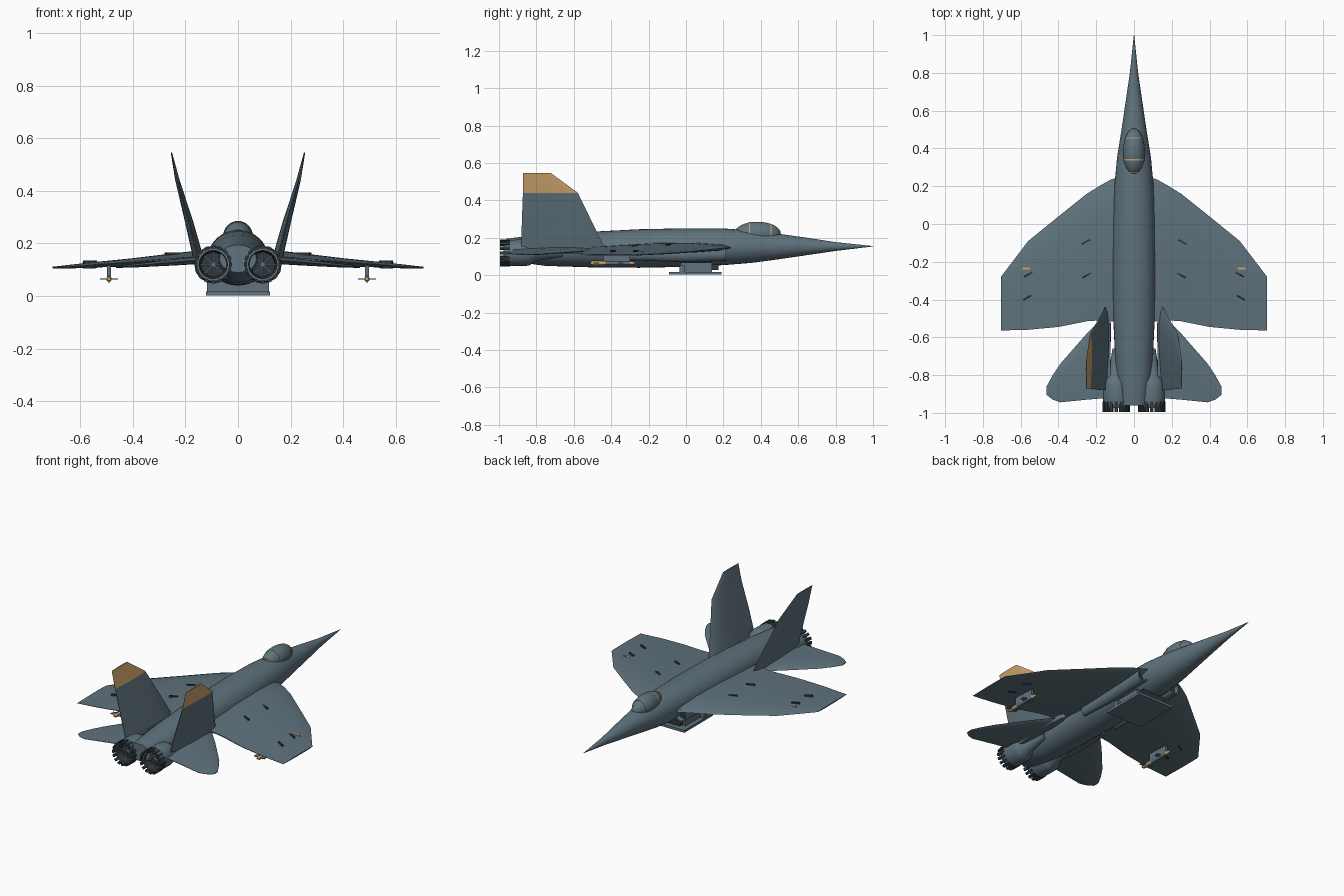
import bpy, bmesh
from math import sin, cos, pi, tau
from mathutils import Matrix, Vector

if "Cube" in bpy.data.objects:
    bpy.data.objects.remove(bpy.data.objects["Cube"])


def material(name, rgb):
    m = bpy.data.materials.new(name)
    m.use_nodes = True
    m.diffuse_color = (*rgb, 1)
    b = m.node_tree.nodes["Principled BSDF"]
    b.inputs["Base Color"].default_value = (*rgb, 1)
    b.inputs["Roughness"].default_value = 0.6
    return m


GREY = material("blue grey paint", (0.115, 0.17, 0.205))
TAN = material("tan marking", (0.62, 0.37, 0.15))
DARK = material("dark metal", (0.03, 0.04, 0.048))
SIDES = (("left", 1), ("right", -1))


def finish(name, bm, mats=(GREY,), rule=None, angle=40):
    """Turn a bmesh into an object; rule(face) picks the material slot."""
    bmesh.ops.recalc_face_normals(bm, faces=bm.faces)
    if rule:
        bm.normal_update()
        for f in bm.faces:
            f.material_index = int(rule(f))
    mesh = bpy.data.meshes.new(name)
    bm.to_mesh(mesh)
    bm.free()
    for m in mats:
        mesh.materials.append(m)
    ob = bpy.data.objects.new(name, mesh)
    bpy.context.collection.objects.link(ob)
    bpy.ops.object.select_all(action="DESELECT")
    ob.select_set(True)
    bpy.context.view_layer.objects.active = ob
    bpy.ops.object.shade_smooth_by_angle(angle=angle * pi / 180)
    return ob


def loft(rings):
    """Skin closed rings of points and cap both ends."""
    bm = bmesh.new()
    loops = [[bm.verts.new(p) for p in r] for r in rings]
    n = len(loops[0])
    for a, b in zip(loops, loops[1:]):
        for i in range(n):
            j = (i + 1) % n
            bm.faces.new((a[i], a[j], b[j], b[i]))
    bm.faces.new(loops[0])
    bm.faces.new(loops[-1])
    return bm


def tube(sections, cx=0, n=24):
    """Loft along y from (y, half_width, bottom, top) sections."""
    return loft([[(cx + w * cos(tau * i / n), y,
                   (lo + hi) / 2 + (hi - lo) / 2 * sin(tau * i / n))
                  for i in range(n)] for y, w, lo, hi in sections])


def round_tube(profile, cx, cz, n=20):
    return tube([(y, r, cz - r, cz + r) for y, r in profile], cx, n)


AIRFOIL = ((0, 0), (0.06, 0.3), (0.25, 0.5), (0.55, 0.46), (1, 0.06),
           (1, -0.06), (0.55, -0.46), (0.25, -0.5), (0.06, -0.3))


def aerofoil(stations, place):
    """Loft (span, lead_y, trail_y, centre, thickness) stations."""
    return loft([[place(s, a + (b - a) * f, c + t * h) for f, h in AIRFOIL]
                 for s, a, b, c, t in stations])


def add_box(bm, centre, size, rot=Matrix()):
    mat = Matrix.Translation(centre) @ rot @ Matrix.Diagonal((*size, 1))
    bmesh.ops.create_cube(bm, size=1, matrix=mat)


def box(name, centre, size, mats=(GREY,), rot=Matrix()):
    bm = bmesh.new()
    add_box(bm, centre, size, rot)
    return finish(name, bm, mats)


# Fuselage
finish("fuselage", tube([
    (1, 0.001, 0.154, 0.156), (0.8, 0.022, 0.13, 0.177),
    (0.65, 0.044, 0.108, 0.2), (0.5, 0.066, 0.086, 0.221),
    (0.35, 0.09, 0.066, 0.24), (0.2, 0.104, 0.054, 0.25),
    (0, 0.113, 0.045, 0.251), (-0.25, 0.115, 0.04, 0.246),
    (-0.5, 0.11, 0.042, 0.233), (-0.75, 0.098, 0.05, 0.216),
    (-0.9, 0.08, 0.07, 0.203), (-0.96, 0.07, 0.09, 0.195)], n=32))

# Canopy and its frame bands
bm = bmesh.new()
bmesh.ops.create_uvsphere(bm, u_segments=24, v_segments=16, radius=1)
bmesh.ops.transform(bm, verts=bm.verts, matrix=Matrix.Translation(
    (0, 0.382, 0.222)) @ Matrix.Diagonal((0.058, 0.125, 0.064, 1)))
finish("canopy", bm)
for i, y in enumerate((0.455, 0.34, 0.272)):
    k = (1 - ((y - 0.382) / 0.125) ** 2) ** 0.5 + 0.02
    band = [(y + d, 0.058 * k, 0.222 - 0.064 * k, 0.222 + 0.064 * k)
            for d in (-0.003, 0.003)]
    finish(f"canopy_frame_{i + 1}", tube(band), (TAN,))

# Belly scoop and tray
box("belly_block", (0, 0.055, 0.042), (0.19, 0.17, 0.05))
box("belly_strut", (0, 0.155, 0.042), (0.16, 0.04, 0.03), (DARK,))
tray = box("belly_tray", (0, 0.05, 0.0105), (0.244, 0.28, 0.015))
box("belly_tray_back", (0, -0.02, 0.034), (0.236, 0.03, 0.034))

WING = ((0.06, 0.25, -0.52, 0.148, 0.052), (0.12, 0.237, -0.515, 0.147, 0.052),
        (0.18, 0.203, -0.51, 0.146, 0.048), (0.25, 0.16, -0.515, 0.141, 0.042),
        (0.4, 0.04, -0.545, 0.129, 0.03), (0.56, -0.09, -0.56, 0.118, 0.02),
        (0.64, -0.195, -0.562, 0.112, 0.014), (0.705, -0.28, -0.564, 0.108, 0.007))
TAIL = ((0.125, -0.45, -0.92, 0.138, 0.03), (0.25, -0.58, -0.93, 0.128, 0.024),
        (0.39, -0.74, -0.944, 0.116, 0.014), (0.43, -0.8, -0.93, 0.113, 0.01),
        (0.463, -0.86, -0.905, 0.11, 0.006))
FIN = ((0.115, -0.42, -0.88, 0.143, 0.042), (0.28, -0.5, -0.878, 0.185, 0.032),
       (0.44, -0.578, -0.872, 0.23, 0.017), (0.546, -0.722, -0.872, 0.253, 0.005))

for side, s in SIDES:
    def flat(span, y, off):
        return (s * span, y, off)

    def upright(span, y, off):
        return (s * off, y, span)

    # Lifting surfaces
    finish(f"{side}_wing", aerofoil(WING, flat), angle=30)
    finish(f"{side}_tailplane", aerofoil(TAIL, flat), angle=30)
    finish(f"{side}_fin", aerofoil(FIN, upright), (GREY, TAN),
           lambda f: f.calc_center_median().z > 0.44 and f.normal.x > 0.1, 30)

    # Slots and marker on the wing
    bm = bmesh.new()
    for x, y, z in ((0.255, -0.095, 0.151), (0.25, -0.272, 0.15),
                    (0.56, -0.268, 0.121), (0.565, -0.39, 0.12)):
        add_box(bm, (s * x, y, z), (0.05, 0.009, 0.03),
                Matrix.Rotation(-s * 0.5, 4, "Z"))
    finish(f"{side}_wing_slots", bm, (DARK,))
    box(f"{side}_wing_marker", (s * 0.57, -0.236, 0.126), (0.04, 0.01, 0.008), (TAN,))

    # Air intake beside the fuselage
    finish(f"{side}_intake", tube([
        (0.19, 0.026, 0.09, 0.145), (0.215, 0.03, 0.085, 0.15),
        (0.215, 0.037, 0.077, 0.157), (0, 0.036, 0.07, 0.15),
        (-0.3, 0.02, 0.08, 0.14)], s * 0.112, 16), (GREY, DARK),
        lambda f: f.normal.y > 0.9 and f.calc_center_median().y < 0.2)

    # Engine with hollow nozzle, petals and turbine vanes
    ex, ez = s * 0.094, 0.12
    finish(f"{side}_engine", round_tube([
        (-0.66, 0.02), (-0.8, 0.042), (-0.835, 0.066), (-0.86, 0.071),
        (-0.95, 0.069), (-0.975, 0.064), (-0.975, 0.054), (-0.93, 0.046)],
        ex, ez), (GREY, DARK),
        lambda f: (f.calc_center_median().xz - Vector((ex, ez))).length < 0.053
        and f.calc_center_median().y < -0.92)
    petals, vanes = bmesh.new(), bmesh.new()
    for i in range(16):
        a = tau * i / 16
        rot = Matrix.Rotation(-a, 4, "Y")
        add_box(petals, (ex + 0.066 * cos(a), -0.968, ez + 0.066 * sin(a)),
                (0.012, 0.054, 0.016), rot)
        if i % 2 == 0:
            add_box(vanes, (ex + 0.027 * cos(a), -0.935, ez + 0.027 * sin(a)),
                    (0.054, 0.014, 0.006), rot)
    finish(f"{side}_nozzle_petals", petals, (DARK,))
    finish(f"{side}_turbine_vanes", vanes)

    # Missile under the wing
    mx, mz = s * 0.49, 0.065
    finish(f"{side}_missile", round_tube([
        (-0.51, 0.006), (-0.5, 0.011), (-0.43, 0.011), (-0.3, 0.011),
        (-0.28, 0.007), (-0.262, 0.001)], mx, mz, 12), (GREY, TAN),
        lambda f: not -0.43 < f.calc_center_median().y < -0.3)
    bm = bmesh.new()
    add_box(bm, (mx, -0.37, 0.095), (0.014, 0.14, 0.045))
    for y in (-0.48, -0.35):
        add_box(bm, (mx, y, mz), (0.07, 0.028, 0.004))
        add_box(bm, (mx, y, mz), (0.004, 0.028, 0.03))
    finish(f"{side}_pylon_and_missile_fins", bm)
